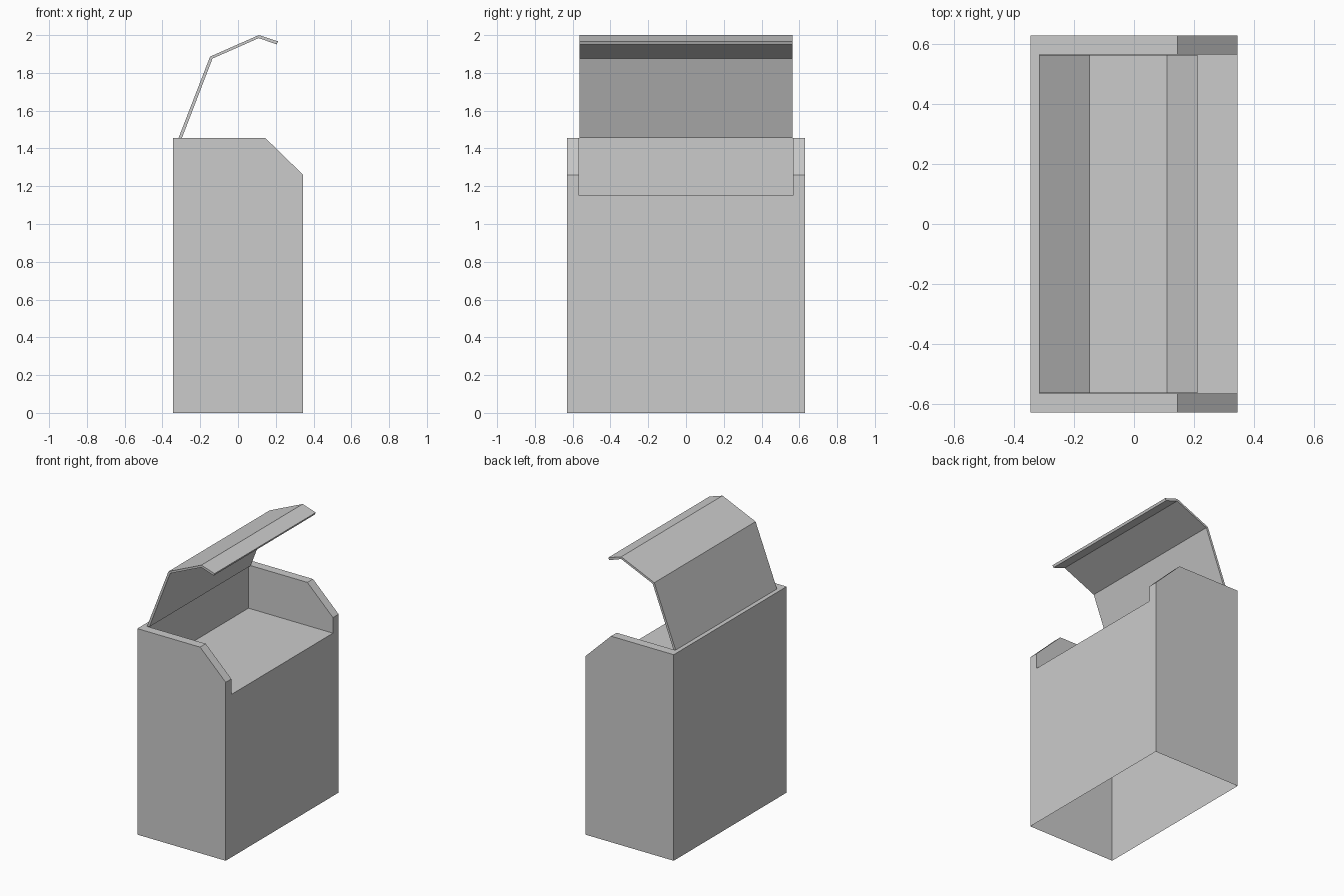
import bpy, bmesh

if "Cube" in bpy.data.objects:
    bpy.data.objects.remove(bpy.data.objects["Cube"])


def prism(name, profile, half_width):
    """Extrude an (x, z) outline along y, centred on y = 0."""
    bm = bmesh.new()
    face = bm.faces.new([bm.verts.new((x, -half_width, z)) for x, z in profile])
    ext = bmesh.ops.extrude_face_region(bm, geom=[face])
    moved = [v for v in ext["geom"] if isinstance(v, bmesh.types.BMVert)]
    bmesh.ops.translate(bm, verts=moved, vec=(0, 2 * half_width, 0))
    bmesh.ops.recalc_face_normals(bm, faces=bm.faces)
    mesh = bpy.data.meshes.new(name)
    bm.to_mesh(mesh)
    bm.free()
    obj = bpy.data.objects.new(name, mesh)
    bpy.context.collection.objects.link(obj)
    return obj


# Bin body with chamfered front shoulders
body = prism("bin_body", [(-0.345, 0), (0.345, 0), (0.345, 1.26),
                          (0.145, 1.455), (-0.345, 1.455)], 0.63)

# Shallow tray cut into the top, open to the front
cutter = prism("tray_cutter", [(-0.315, 1.15), (0.6, 1.15),
                               (0.6, 1.8), (-0.315, 1.8)], 0.567)
cutter.hide_render = True
cut = body.modifiers.new("tray", "BOOLEAN")
cut.operation = "DIFFERENCE"
cut.solver = "EXACT"
cut.object = cutter
bpy.context.view_layer.update()
evaluated = body.evaluated_get(bpy.context.evaluated_depsgraph_get())
result = bpy.data.meshes.new_from_object(evaluated)
body.modifiers.clear()
body.data = result
bpy.data.objects.remove(cutter)

# The underside of the body is open
bm = bmesh.new()
bm.from_mesh(body.data)
bottom = [f for f in bm.faces if all(v.co.z < 0.001 for v in f.verts)]
bmesh.ops.delete(bm, geom=bottom, context="FACES")
bm.to_mesh(body.data)
bm.free()

# Raised folded lid, hinged at the back wall
outer = [(-0.315, 1.455), (-0.148, 1.886), (0.11, 2.0), (0.212, 1.967)]
inner = [(0.205, 1.951), (0.11, 1.984), (-0.135, 1.876), (-0.297, 1.455)]
prism("lid", outer + inner, 0.565)
